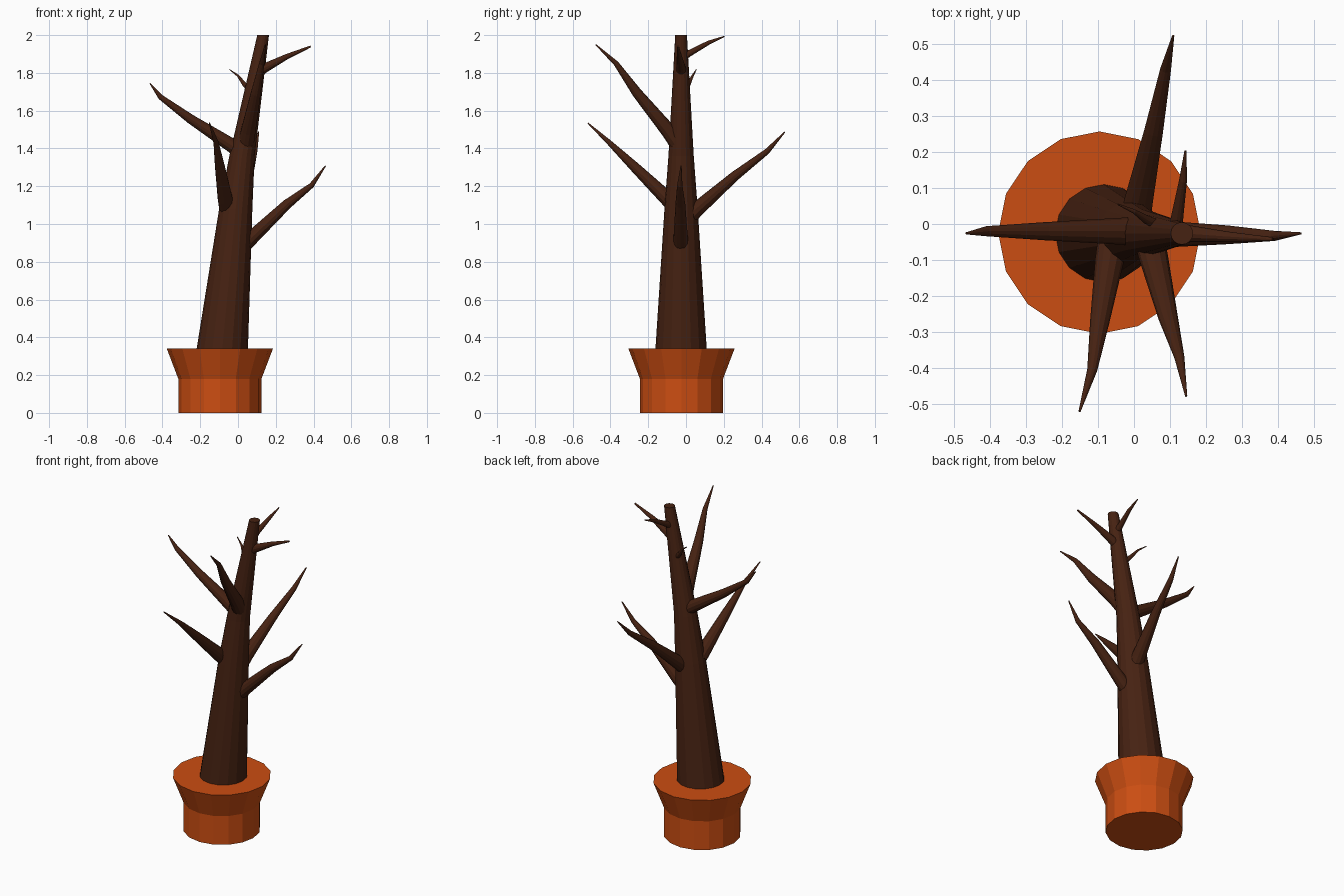
import bpy, bmesh
from math import cos, sin, pi
from mathutils import Vector


def material(name, color):
    m = bpy.data.materials.new(name)
    m.diffuse_color = (*color, 1)
    return m


TERRACOTTA = material("terracotta", (0.60, 0.075, 0.006))
BARK = material("bark", (0.062, 0.016, 0.006))


def loft(name, path, sides, mat, level=False):
    """Capped tube through (x, y, z, radius) points; level keeps rings flat."""
    bm = bmesh.new()
    pts = [Vector(p[:3]) for p in path]
    rings = []
    for i, p in enumerate(pts):
        t = pts[min(i + 1, len(pts) - 1)] - pts[max(i - 1, 0)]
        if level:
            u, v = Vector((1, 0, 0)), Vector((0, 1, 0))
        else:
            u = Vector((0, 0, 1)).cross(t).normalized()
            v = t.normalized().cross(u)
        r = path[i][3]
        rings.append([bm.verts.new(p + r * (cos(2 * pi * k / sides) * u + sin(2 * pi * k / sides) * v))
                      for k in range(sides)])
    for a, b in zip(rings, rings[1:]):
        for k in range(sides):
            n = (k + 1) % sides
            bm.faces.new((a[k], a[n], b[n], b[k]))
    bm.faces.new(rings[0][::-1])
    bm.faces.new(rings[-1])
    bmesh.ops.recalc_face_normals(bm, faces=bm.faces)
    mesh = bpy.data.meshes.new(name)
    bm.to_mesh(mesh)
    bm.free()
    mesh.materials.append(mat)
    obj = bpy.data.objects.new(name, mesh)
    bpy.context.collection.objects.link(obj)
    return obj


# Pot: straight base with a flared rim, filled level with the top
PX, PY = -0.096, -0.024
loft("pot", [(PX, PY, 0, 0.22), (PX, PY, 0.18, 0.22), (PX, PY, 0.34, 0.281)], 16, TERRACOTTA, True)

# Trunk: leaning taper with a slight bend
loft("trunk", [(-0.085, -0.026, 0.32, 0.137), (-0.012, -0.026, 1.08, 0.088),
               (0.021, -0.026, 1.36, 0.067), (0.133, -0.026, 2.0, 0.031)], 16, BARK, True)

# Branches: thick root, elbow, pointed tip
branches = {
    "lower_right_branch": [(0.03, -0.028, 0.89, 0.042), (0.07, -0.028, 0.925, 0.038),
                           (0.26, -0.03, 1.105, 0.026), (0.39, -0.033, 1.205, 0.014), (0.463, -0.026, 1.308, 0.003)],
    "lower_back_branch": [(0.005, 0.02, 1.04, 0.042), (0.012, 0.06, 1.08, 0.04),
                          (0.055, 0.26, 1.255, 0.026), (0.088, 0.43, 1.385, 0.015), (0.109, 0.523, 1.487, 0.003)],
    "lower_front_branch": [(-0.06, -0.055, 1.09, 0.042), (-0.068, -0.1, 1.135, 0.04),
                           (-0.095, -0.27, 1.30, 0.027), (-0.116, -0.405, 1.43, 0.014), (-0.151, -0.52, 1.535, 0.003)],
    "left_branch": [(0.0, -0.02, 1.395, 0.04), (-0.04, -0.02, 1.42, 0.037),
                    (-0.25, -0.02, 1.555, 0.025), (-0.41, -0.02, 1.672, 0.014), (-0.466, -0.026, 1.745, 0.003)],
    "upper_front_branch": [(0.044, -0.05, 1.43, 0.042), (0.055, -0.095, 1.495, 0.04),
                           (0.095, -0.26, 1.695, 0.027), (0.126, -0.37, 1.85, 0.014), (0.145, -0.478, 1.95, 0.003)],
    "upper_right_branch": [(0.11, -0.026, 1.805, 0.027), (0.14, -0.026, 1.825, 0.025),
                           (0.26, -0.035, 1.887, 0.014), (0.385, -0.042, 1.94, 0.005)],
    "upper_back_branch": [(0.116, -0.015, 1.885, 0.02), (0.12, 0.02, 1.905, 0.017),
                          (0.136, 0.12, 1.96, 0.011), (0.143, 0.203, 1.993, 0.003)],
    "twig": [(0.06, 0.0, 1.71, 0.014), (0.035, 0.012, 1.738, 0.012),
             (0.0, 0.035, 1.785, 0.006), (-0.045, 0.055, 1.818, 0.002)],
}
for name, path in branches.items():
    loft(name, path, 12, BARK)
